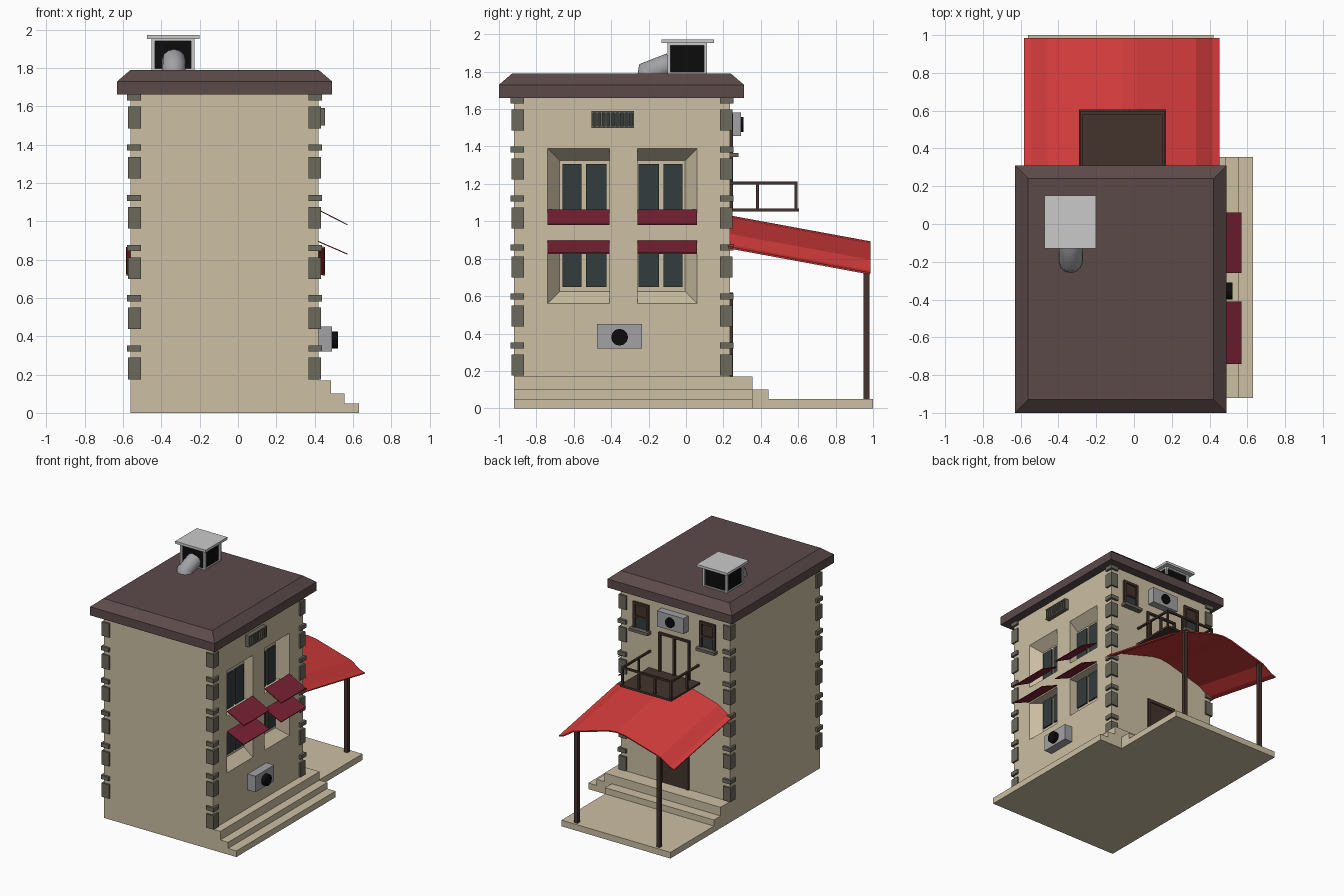
import bpy, bmesh, math
from mathutils import Vector

cube = bpy.data.objects.get("Cube")
if cube:
    bpy.data.objects.remove(cube, do_unlink=True)


def srgb(c):
    c /= 255
    return c / 12.92 if c <= 0.04045 else ((c + 0.055) / 1.055) ** 2.4


def material(name, r, g, b):
    m = bpy.data.materials.new(name)
    m.use_nodes = True
    col = (srgb(r), srgb(g), srgb(b), 1)
    m.diffuse_color = col
    m.node_tree.nodes["Principled BSDF"].inputs["Base Color"].default_value = col
    return m


WALL = material("beige_plaster", 204, 191, 163)
ROOF = material("brown_roof", 92, 74, 74)
STONE = material("grey_stone", 108, 104, 92)
RED = material("red_canopy", 214, 60, 60)
MAROON = material("maroon_awning", 122, 33, 52)
WOOD = material("dark_wood", 68, 52, 45)
GLASS = material("dark_glass", 52, 60, 62)
LIGHT = material("light_metal", 202, 202, 202)
METAL = material("grey_metal", 162, 162, 166)
BLACK = material("black", 12, 12, 12)


def mesh_object(name, verts, faces, mat):
    me = bpy.data.meshes.new(name)
    me.from_pydata(verts, [], faces)
    bm = bmesh.new()
    bm.from_mesh(me)
    bmesh.ops.recalc_face_normals(bm, faces=bm.faces)
    bm.to_mesh(me)
    bm.free()
    me.materials.append(mat)
    ob = bpy.data.objects.new(name, me)
    bpy.context.collection.objects.link(ob)
    return ob


def hexa(name, low, high, mat):
    """Solid between two four-point loops."""
    sides = [(i, (i + 1) % 4, (i + 1) % 4 + 4, i + 4) for i in range(4)]
    return mesh_object(name, low + high, [(3, 2, 1, 0), (4, 5, 6, 7)] + sides, mat)


def rect(x0, x1, y0, y1, z):
    return [(x0, y0, z), (x1, y0, z), (x1, y1, z), (x0, y1, z)]


def box(name, x, y, z, mat):
    return hexa(name, rect(*x, *y, z[0]), rect(*x, *y, z[1]), mat)


def disc(name, centre, radius, depth, axis, mat):
    bpy.ops.mesh.primitive_cylinder_add(vertices=12, radius=radius, depth=depth, location=centre)
    ob = bpy.context.object
    ob.name = name
    ob.rotation_euler = Vector(axis).to_track_quat('Z', 'Y').to_euler()
    ob.data.materials.append(mat)
    return ob


# House extents and the centre line of the back
X0, X1, Y0, Y1 = -0.56, 0.42, -0.92, 0.235
MID = -0.065

# Walls with splayed window recesses
walls = box("walls", (X0, X1), (Y0, Y1), (0.1, 1.66), WALL)
DEEP = 0.08
for outer, inner in ((-0.74, -0.41), (0.06, -0.26)):
    slant = 0.065 if outer < inner else -0.065
    for name, far, near in (("upper", 1.39, 1.02), ("lower", 0.56, 0.88)):
        tilt = -0.065 if far > near else 0.065
        loops = []
        for x, k in ((X1 - DEEP, 1), (X1 + 0.01, -0.125)):
            a, b = outer + slant * k, far + tilt * k
            loops.append([(x, a, near), (x, inner, near), (x, inner, b), (x, a, b)])
        cutter = hexa("recess_cutter", *loops, WALL)
        mod = walls.modifiers.new("recess", 'BOOLEAN')
        mod.object, mod.solver = cutter, 'EXACT'
        bpy.context.view_layer.objects.active = walls
        bpy.ops.object.modifier_apply(modifier=mod.name)
        bpy.data.objects.remove(cutter, do_unlink=True)
        # Paired panes at the back of the recess
        z = (1.02, 1.305) if name == "upper" else (0.65, 0.88)
        for start, end in ((0.08, 0.18), (0.205, 0.315)):
            s = 1 if slant > 0 else -1
            ys = sorted((outer + s * start, outer + s * end))
            box(name + "_window_pane", (X1 - DEEP - 0.01, X1 - DEEP + 0.012), ys, z, GLASS)
    # Sloping awnings
    lo, hi = min(outer, inner), max(outer, inner)
    for top, bottom in ((1.062, 0.985), (0.897, 0.832)):
        strip = [(X1, lo, top), (X1 + 0.15, lo, bottom), (X1 + 0.15, hi, bottom), (X1, hi, top)]
        hexa("window_awning", [(a, b, c - 0.006) for a, b, c in strip], strip, MAROON)

# Steps along the side and the back, and the porch floor
for out, back, z0, z1 in ((0.63, 1.0, 0, 0.05), (0.555, 0.44, 0.05, 0.1), (0.485, 0.355, 0.1, 0.17)):
    box("side_step", (X1, out), (Y0, 0.355), (z0, z1), WALL)
    box("back_step", (X0, X1), (Y0, back), (z0, z1), WALL)

# Corner stones, alternating tall and short
for i in range(6):
    z = 0.175 + i * 0.262
    for cx, sx in ((X0, 1), (X1, -1)):
        for cy, sy in ((Y0, 1), (Y1, -1)):
            for name, z0, h, out in (("tall", z, 0.113, 0.014), ("short", z + 0.145, 0.032, 0.018)):
                box(name + "_corner_stone", sorted((cx - sx * out, cx + sx * 0.053)),
                    sorted((cy - sy * out, cy + sy * 0.053)), (z0, z0 + h), STONE)

# Roof slab with a sloped edge
box("roof_slab", (-0.63, 0.49), (-1.0, 0.31), (1.66, 1.73), ROOF)
hexa("roof_bevel", rect(-0.63, 0.49, -1.0, 0.31, 1.73), rect(-0.56, 0.42, -0.93, 0.24, 1.79), ROOF)

# Roof vent housing
box("vent_core", (-0.44, -0.24), (-0.09, 0.1), (1.78, 1.945), BLACK)
for x in (-0.45, -0.245):
    for y in (-0.1, 0.095):
        box("vent_post", (x, x + 0.018), (y, y + 0.018), (1.785, 1.95), LIGHT)
for z in (1.785, 1.94):
    box("vent_rim", (-0.449, -0.23), (-0.099, 0.112), (z, z + 0.012), LIGHT)
box("vent_cap", (-0.475, -0.2), (-0.13, 0.15), (1.952, 1.972), LIGHT)

# Bent pipe into the housing
curve = bpy.data.curves.new("vent_pipe", 'CURVE')
curve.dimensions, curve.bevel_depth, curve.bevel_resolution = '3D', 0.062, 4
curve.use_fill_caps = True
spline = curve.splines.new('POLY')
path = ((-0.2, 1.77), (-0.2, 1.803), (-0.085, 1.838))
spline.points.add(len(path) - 1)
for p, (y, z) in zip(spline.points, path):
    p.co = (-0.335, y, z, 1)
curve.materials.append(METAL)
bpy.context.collection.objects.link(bpy.data.objects.new("vent_pipe", curve))

# Slatted grille high on the side wall
box("grille_back", (X1, X1 + 0.012), (-0.5, -0.285), (1.505, 1.585), GLASS)
for z in (1.5, 1.58):
    box("grille_rail", (X1, X1 + 0.035), (-0.505, -0.278), (z, z + 0.01), STONE)
for i in range(10):
    y = -0.505 + i * 0.0243
    box("grille_slat", (X1, X1 + 0.033), (y, y + 0.009), (1.502, 1.588), STONE)

# Air conditioners on the side and the back
box("side_cooler", (X1, 0.49), (-0.475, -0.235), (0.32, 0.45), METAL)
disc("side_cooler_fan", (0.5, -0.355, 0.38), 0.045, 0.045, (1, 0, 0), BLACK)
box("back_cooler", (MID - 0.12, MID + 0.12), (Y1, 0.295), (1.455, 1.582), METAL)
disc("back_cooler_fan", (MID, 0.29, 1.518), 0.04, 0.035, (0, 1, 0), BLACK)


def frame(name, x0, x1, z0, z1, w, mullions=()):
    """Wooden frame standing on the back wall."""
    ys = (Y1 - 0.01, Y1 + 0.016)
    for x in (x0, x1 - w, *mullions):
        box(name + "_upright", (x, x + w), ys, (z0, z1), WOOD)
    box(name + "_head", (x0, x1), ys, (z1 - w, z1), WOOD)


# Small back windows with stone sills
for x in (MID - 0.3, MID + 0.3):
    frame("small_window", x - 0.07, x + 0.07, 1.365, 1.575, 0.02)
    box("small_window_panel", (x - 0.06, x + 0.06), (Y1, Y1 + 0.006), (1.46, 1.57), WOOD)
    box("small_window_bar", (x - 0.06, x + 0.06), (Y1, Y1 + 0.014), (1.45, 1.465), WOOD)
    box("small_window_pane", (x - 0.06, x + 0.06), (Y1, Y1 + 0.006), (1.365, 1.455), GLASS)
    box("window_sill", (x - 0.085, x + 0.085), (Y1, 0.28), (1.343, 1.366), STONE)

# Balcony door and ground door
frame("balcony_door", MID - 0.14, MID + 0.14, 1.06, 1.385, 0.017, (MID - 0.008,))
frame("ground_door", MID - 0.13, MID + 0.13, 0.17, 0.62, 0.025)
box("ground_door_leaf", (MID - 0.12, MID + 0.12), (Y1, Y1 + 0.008), (0.17, 0.61), WOOD)

# Balcony floor and railing
bx0, bx1, by = -0.29, 0.17, 0.605
box("balcony_floor", (bx0, bx1), (Y1, by), (1.052, 1.068), WOOD)
T = 0.015
for x in (bx0 + 0.005, bx1 - T - 0.005):
    box("balcony_side_rail", (x, x + T), (Y1, by - 0.01), (1.197, 1.212), WOOD)
    box("balcony_side_post", (x, x + T), (0.375, 0.375 + T), (1.06, 1.2), WOOD)
box("balcony_back_rail", (bx0 + 0.005, bx1 - 0.005), (by - 0.025, by - 0.01), (1.197, 1.212), WOOD)
for i in range(4):
    x = bx0 + 0.005 + i * (bx1 - bx0 - 0.01 - T) / 3
    box("balcony_back_post", (x, x + T), (by - 0.025, by - 0.01), (1.06, 1.2), WOOD)

# Porch canopy, swept along a shallow downward slope
half = [(0.517, 0.72), (0.478, 0.732), (0.39, 0.79), (0.08, 0.878)]
profile = [(MID - x, z) for x, z in half] + [(MID, 0.888)] + [(MID + x, z) for x, z in reversed(half)]
n = len(profile)
verts = [(x, 0.985, z) for x, z in profile] + [(x, 0.225, z + 0.14) for x, z in profile]
canopy = mesh_object("porch_canopy", verts,
                     [(i, i + 1, i + 1 + n, i + n) for i in range(n - 1)], RED)
solid = canopy.modifiers.new("thickness", 'SOLIDIFY')
solid.thickness, solid.offset = 0.01, 0

# Porch posts
for x in (MID - 0.37, MID + 0.37):
    box("porch_post", (x - 0.015, x + 0.015), (0.95, 0.98), (0.05, 0.793), WOOD)
